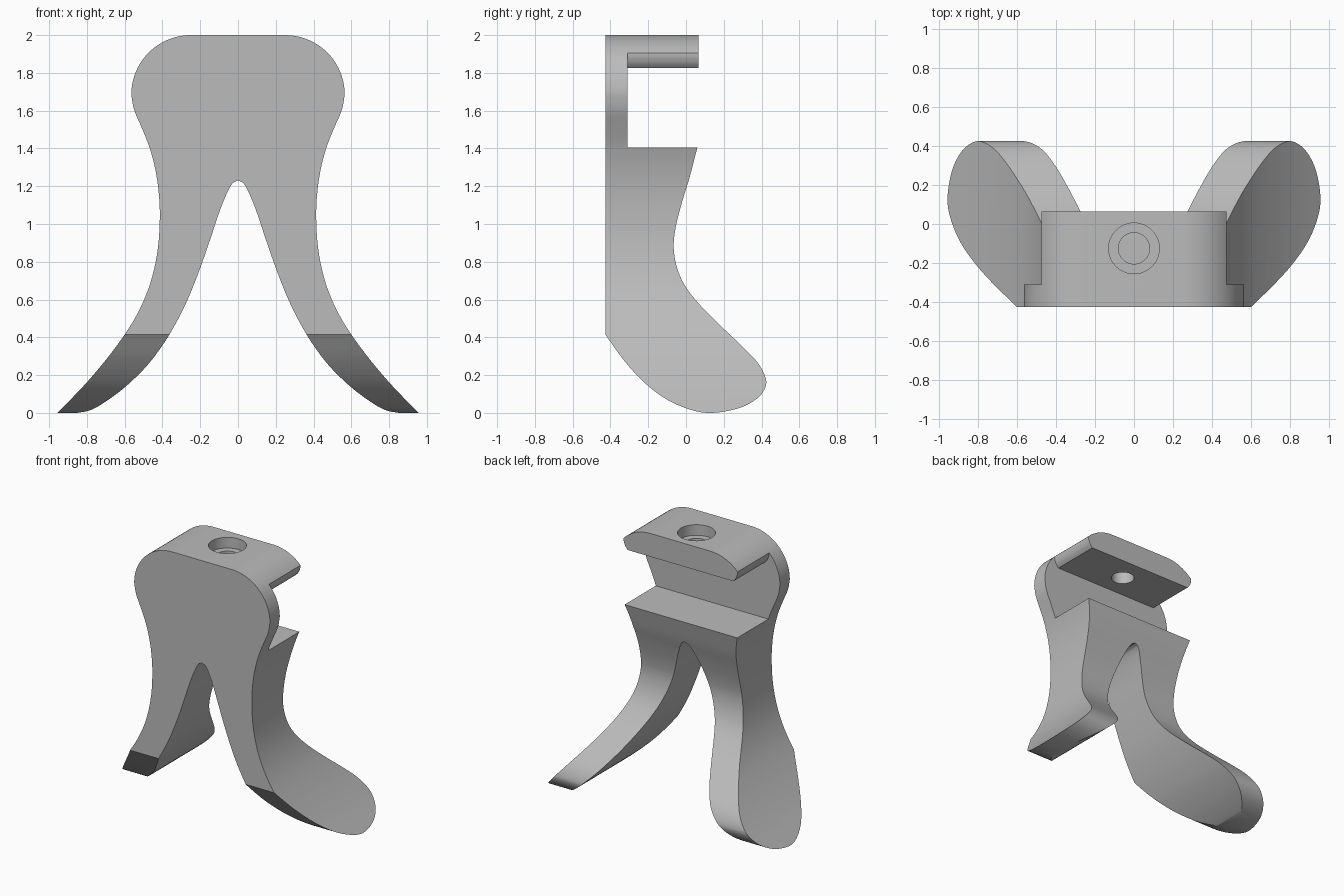
import bpy
import bmesh
import math
from mathutils import Vector

cube = bpy.data.objects.get("Cube")
if cube:
    bpy.data.objects.remove(cube, do_unlink=True)

grey = bpy.data.materials.new("plain grey")
grey.use_nodes = True
colour = (0.5, 0.5, 0.5, 1)
grey.diffuse_color = colour
grey.node_tree.nodes["Principled BSDF"].inputs["Base Color"].default_value = colour


def smooth_path(points, steps=5):
    """Catmull-Rom curve through 2D points."""
    p = [Vector(q) for q in points]
    p = [2 * p[0] - p[1]] + p + [2 * p[-1] - p[-2]]
    out = []
    for a, b, c, d in zip(p, p[1:], p[2:], p[3:]):
        for i in range(steps):
            t = i / steps
            out.append(0.5 * (2 * b + (c - a) * t + (2 * a - 5 * b + 4 * c - d) * t * t
                              + (3 * b - a - 3 * c + d) * t ** 3))
    return [tuple(q) for q in out] + [tuple(points[-1])]


def prism(name, outline, place, start, end):
    """Extrude a 2D outline; place(u, v, depth) gives the 3D point."""
    bm = bmesh.new()
    rings = [[bm.verts.new(place(u, v, d)) for u, v in outline] for d in (start, end)]
    n = len(outline)
    bm.faces.new(rings[0])
    bm.faces.new(rings[1][::-1])
    for i in range(n):
        j = (i + 1) % n
        bm.faces.new((rings[0][j], rings[0][i], rings[1][i], rings[1][j]))
    bmesh.ops.recalc_face_normals(bm, faces=bm.faces)
    mesh = bpy.data.meshes.new(name)
    bm.to_mesh(mesh)
    bm.free()
    mesh.materials.append(grey)
    obj = bpy.data.objects.new(name, mesh)
    bpy.context.collection.objects.link(obj)
    return obj


def boolean(target, cutter, operation):
    mod = target.modifiers.new(cutter.name, 'BOOLEAN')
    mod.operation = operation
    mod.solver = 'EXACT'
    mod.object = cutter
    bpy.context.view_layer.objects.active = target
    bpy.ops.object.modifier_apply(modifier=mod.name)
    bpy.data.objects.remove(cutter, do_unlink=True)


def along_y(u, v, d):
    return (u, d, v)


def along_x(u, v, d):
    return (d, u, v)


def along_z(u, v, d):
    return (u, v, d)


def circle(radius, cy, n=48):
    return [(radius * math.cos(math.tau * i / n), cy + radius * math.sin(math.tau * i / n))
            for i in range(n)]


# Front outline: rounded head, waist and splayed legs
head = [(0.25 + 0.315 * math.sin(a), 1.685 + 0.315 * math.cos(a))
        for a in (math.pi / 2 * i / 20 for i in range(20))]
outer = smooth_path([(0.565, 1.685), (0.55, 1.605), (0.51, 1.51), (0.47, 1.41), (0.438, 1.29),
                     (0.42, 1.17), (0.414, 1.05), (0.42, 0.91), (0.44, 0.78), (0.475, 0.655),
                     (0.53, 0.53), (0.6, 0.415), (0.7, 0.28), (0.82, 0.14), (0.957, 0)])
inner = smooth_path([(0.85, 0), (0.78, 0.015), (0.7, 0.06), (0.6, 0.135), (0.5, 0.23),
                     (0.43, 0.315), (0.36, 0.42), (0.28, 0.57), (0.21, 0.74), (0.15, 0.91),
                     (0.1, 1.06), (0.06, 1.16), (0.03, 1.214), (0, 1.23)])
half = head + outer + [(0.975, -0.02), (0.85, -0.02)] + inner
outline = half + [(-x, z) for x, z in half[-2::-1]]
stand = prism("stand", outline, along_y, -0.6, 0.6)

# Side outline: thin neck, top shelf, lower ledge, curved calf and foot
calf = smooth_path([(0.06, 1.405), (0.02, 1.25), (-0.02, 1.12), (-0.055, 0.98), (-0.065, 0.87),
                    (-0.045, 0.76), (0, 0.665), (0.08, 0.565), (0.2, 0.445), (0.3, 0.35),
                    (0.38, 0.265), (0.42, 0.19), (0.42, 0.135), (0.375, 0.075), (0.28, 0.025),
                    (0.14, 0), (0.03, 0.015), (-0.1, 0.07), (-0.22, 0.16), (-0.33, 0.28),
                    (-0.427, 0.415)])
side = [(-0.427, 2.1), (0.065, 2.1), (0.065, 1.825), (-0.31, 1.825), (-0.31, 1.405)] + calf
boolean(stand, prism("side_shape", side, along_x, -1.2, 1.2), 'INTERSECT')

# Shelf ends, rounded under and narrower than the head
lip = smooth_path([(0.475, 1.905), (0.472, 1.88), (0.46, 1.85), (0.44, 1.825)])
for s in (1, -1):
    trim = [(0.475, 2.1)] + lip + [(0.43, 1.75), (0.7, 1.75), (0.7, 2.1)]
    boolean(stand, prism("shelf_trim", [(s * x, z) for x, z in trim], along_y, -0.31, 0.3),
            'DIFFERENCE')

# Counterbored screw hole through the shelf
for radius, bottom in ((0.13, 1.92), (0.08, 1.7)):
    boolean(stand, prism("screw_hole", circle(radius, -0.125), along_z, bottom, 2.1), 'DIFFERENCE')

bpy.ops.object.select_all(action='DESELECT')
stand.select_set(True)
bpy.context.view_layer.objects.active = stand
bpy.ops.object.shade_smooth_by_angle(angle=math.radians(30))
